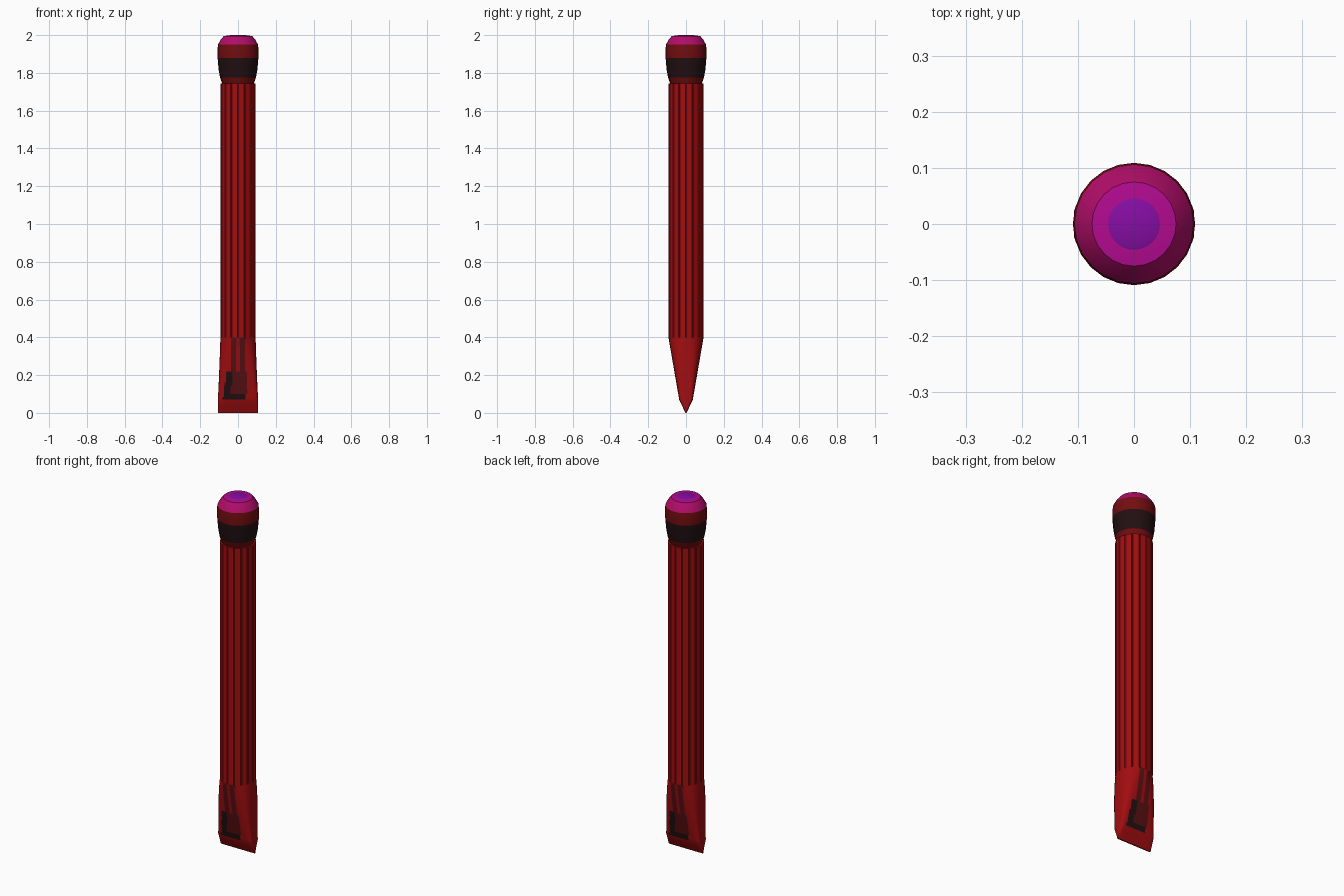
import bpy
import bmesh
from math import sin, cos, pi, radians

if "Cube" in bpy.data.objects:
    bpy.data.objects.remove(bpy.data.objects["Cube"], do_unlink=True)


def material(name, r, g, b):
    m = bpy.data.materials.new(name)
    m.use_nodes = True
    m.diffuse_color = (r, g, b, 1)
    m.node_tree.nodes["Principled BSDF"].inputs["Base Color"].default_value = (r, g, b, 1)
    return m


red = material("red", 0.36, 0.004, 0.005)
dark_red = material("dark red", 0.17, 0.004, 0.005)
brown = material("deep maroon", 0.10, 0.005, 0.006)
black = material("near black", 0.016, 0.005, 0.006)
berry = material("berry", 0.44, 0.004, 0.14)
magenta = material("magenta", 0.45, 0.003, 0.28)
purple = material("purple", 0.24, 0.004, 0.37)


def loft(name, rings, mats, rule=lambda c: 0, angle=30):
    """Skin a stack of rings, cap both ends and colour faces by their centre."""
    bm = bmesh.new()
    loops = [[bm.verts.new(p) for p in ring] for ring in rings]
    n = len(loops[0])
    for low, high in zip(loops, loops[1:]):
        for i in range(n):
            j = (i + 1) % n
            bm.faces.new((low[i], low[j], high[j], high[i]))
    bm.faces.new(loops[0][::-1])
    bm.faces.new(loops[-1])
    bmesh.ops.recalc_face_normals(bm, faces=bm.faces)
    for f in bm.faces:
        f.material_index = rule(f.calc_center_median())
    mesh = bpy.data.meshes.new(name)
    bm.to_mesh(mesh)
    bm.free()
    for m in mats:
        mesh.materials.append(m)
    obj = bpy.data.objects.new(name, mesh)
    bpy.context.collection.objects.link(obj)
    bpy.ops.object.select_all(action="DESELECT")
    obj.select_set(True)
    bpy.context.view_layer.objects.active = obj
    bpy.ops.object.shade_smooth_by_angle(angle=radians(angle))
    return obj


def circle(r, z, n=24):
    return [(r * cos(2 * pi * i / n), r * sin(2 * pi * i / n), z) for i in range(n)]


def lathe(name, profile, mat):
    return loft(name, [circle(r, z) for r, z in profile], [mat])


# Handle with narrow grooves between its flats
def fluted(z, flats=16):
    pts = []
    for i in range(flats):
        for offset, r in ((0.0, 0.089), (0.1, 0.094), (0.9, 0.094)):
            a = 2 * pi * (i + offset) / flats
            pts.append((r * cos(a), r * sin(a), z))
    return pts


loft("handle", [fluted(0.4), fluted(1.745)], [red], angle=15)


# Chisel blade: round at the handle, flattened to a wide edge
def blade_ring(z, n=64):
    t = min(max((z - 0.07) / 0.33, 0), 1)
    half_x = 0.107 - 0.014 * t ** 0.8
    half_y = 0.036 + 0.057 * t if z >= 0.07 else 0.003 + 0.033 * z / 0.07
    power = 8 - 6 * t ** 0.5
    pts = []
    for i in range(n):
        a = 2 * pi * i / n
        c, s = cos(a), sin(a)
        y = max(1 - abs(c) ** power, 0) ** (1 / power) * half_y
        pts.append((half_x * c, y if s >= 0 else -y, z))
    return pts


def blade_colour(c):
    u = c.x if c.y < 0 else -c.x
    z = c.z
    left = -0.08 + 0.13 * (z - 0.07)
    if not 0.07 < z < 0.4 or not left < u < 0.045:
        return 0
    if z > 0.22:
        return 1 if 0.01 < abs(u) < 0.04 else 0
    return 1 if z > 0.1 and u > left + 0.035 else 2


blade_heights = [0, 0.035, 0.07] + [0.07 + 0.33 * i / 22 for i in range(1, 23)]
loft("chisel_blade", [blade_ring(z) for z in blade_heights],
     [red, brown, black], blade_colour)

# Head: collar, black grip band, red band, rounded cap and striking disc
lathe("collar", [(0.082, 1.74), (0.088, 1.755), (0.095, 1.775)], dark_red)
lathe("grip_band", [(0.095, 1.775), (0.103, 1.82), (0.108, 1.88)], black)
lathe("head_band", [(0.108, 1.88), (0.109, 1.92), (0.106, 1.95)], dark_red)
lathe("cap_bevel", [(0.106, 1.95), (0.092, 1.975), (0.075, 1.995)], berry)
lathe("cap_top", [(0.075, 1.995), (0.046, 1.999)], magenta)
lathe("cap_centre", [(0.046, 1.999), (0.044, 2.0)], purple)
